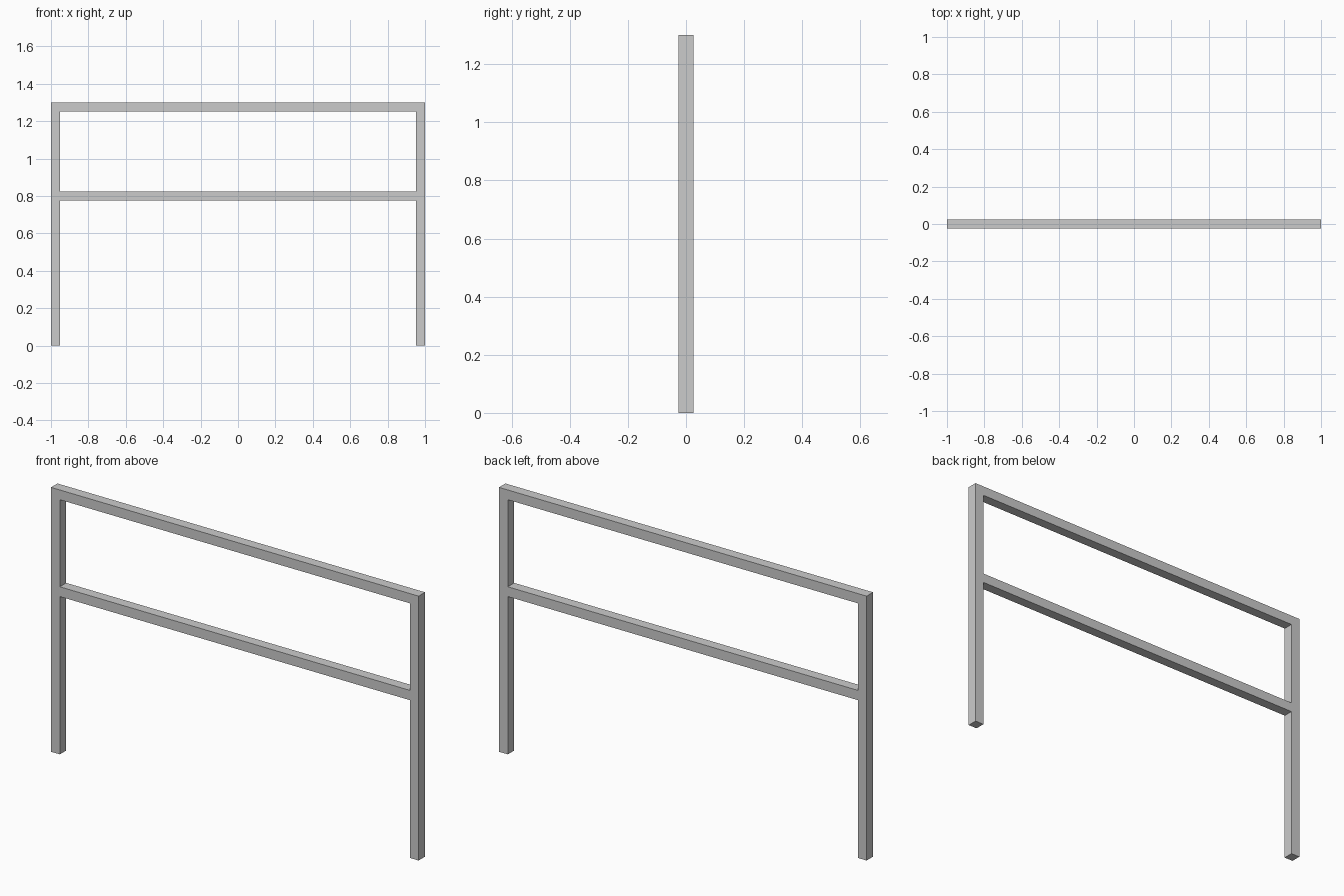
import bpy, bmesh

if "Cube" in bpy.data.objects:
    bpy.data.objects.remove(bpy.data.objects["Cube"])

BAR = 0.048    # bar width seen from the front
DEPTH = 0.05   # bar depth front to back
TOP = 1.30
MID = 0.80     # centre height of the middle rail

# Grid lines that bound the posts and rails
xs = [-1, -1 + BAR, 1 - BAR, 1]
zs = [0, MID - BAR / 2, MID + BAR / 2, TOP - BAR, TOP]

# Fill only the solid cells: both posts, the middle rail and the top rail
bm = bmesh.new()
verts = [[bm.verts.new((x, 0, z)) for x in xs] for z in zs]
for row in range(len(zs) - 1):
    for col in range(len(xs) - 1):
        if col != 1 or row in (1, 3):
            bm.faces.new((verts[row][col], verts[row][col + 1],
                          verts[row + 1][col + 1], verts[row + 1][col]))

mesh = bpy.data.meshes.new("railing_frame")
bm.to_mesh(mesh)
bm.free()
frame = bpy.data.objects.new("railing_frame", mesh)
bpy.context.collection.objects.link(frame)

# Thicken evenly about y = 0 into one welded frame
solid = frame.modifiers.new("bar_depth", 'SOLIDIFY')
solid.thickness = DEPTH
solid.offset = 0
